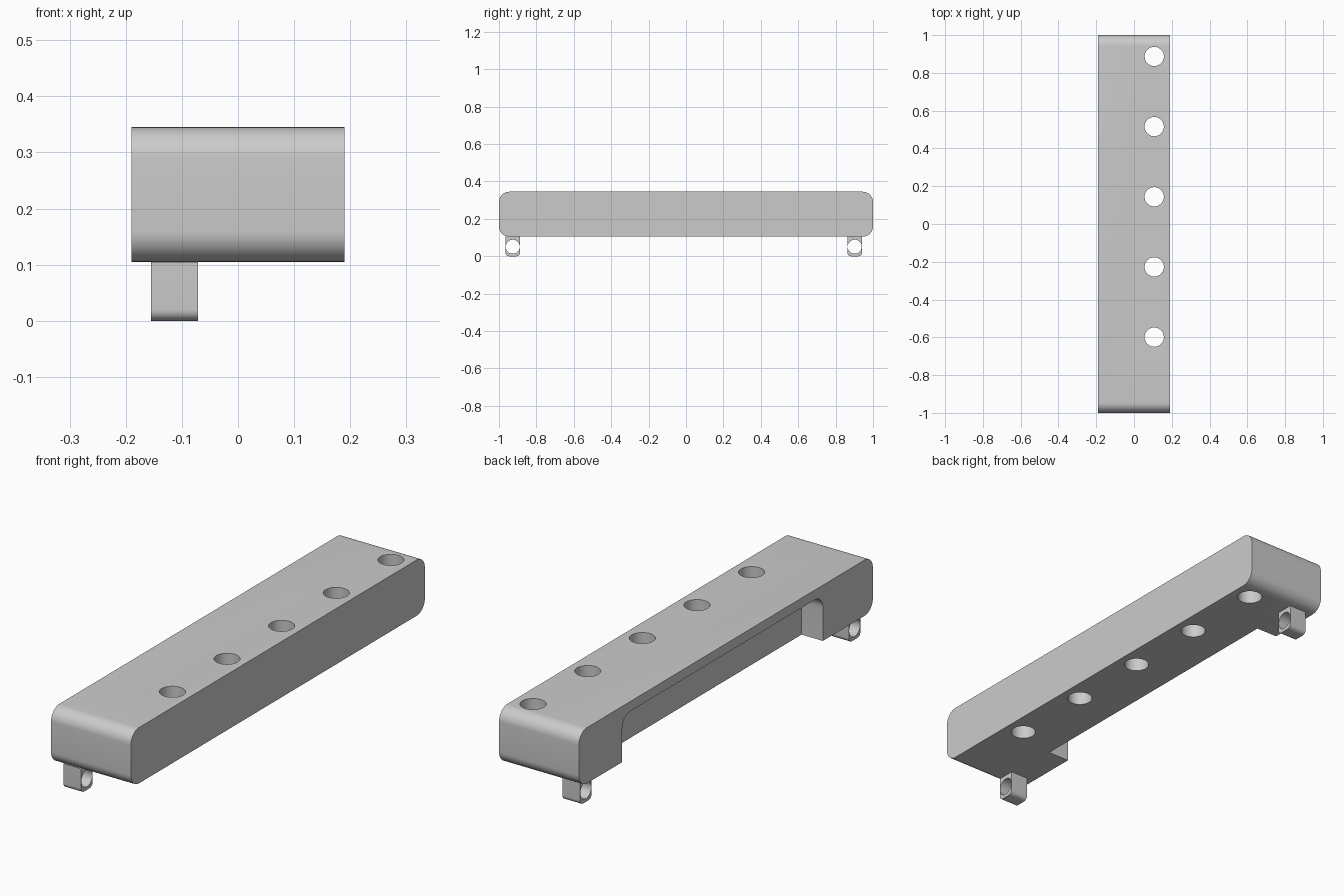
import bpy
import bmesh
from math import cos, sin, pi, radians
from mathutils import Matrix

cube = bpy.data.objects.get("Cube")
if cube:
    bpy.data.objects.remove(cube, do_unlink=True)

grey = bpy.data.materials.new("plain grey")
grey.use_nodes = True
colour = (0.6, 0.6, 0.6, 1)
grey.diffuse_color = colour
grey.node_tree.nodes["Principled BSDF"].inputs["Base Color"].default_value = colour


def new_object(name, bm):
    bmesh.ops.recalc_face_normals(bm, faces=bm.faces)
    mesh = bpy.data.meshes.new(name)
    bm.to_mesh(mesh)
    bm.free()
    mesh.materials.append(grey)
    obj = bpy.data.objects.new(name, mesh)
    bpy.context.collection.objects.link(obj)
    return obj


def rounded_prism(name, x, y, z, r_bottom, r_top, steps=10):
    """Rounded rectangle in the y-z plane, extruded along x."""
    corners = [(y[1], z[1], -1, -1, r_top, 0), (y[0], z[1], 1, -1, r_top, 1),
               (y[0], z[0], 1, 1, r_bottom, 2), (y[1], z[0], -1, 1, r_bottom, 3)]
    bm = bmesh.new()
    verts = []
    for cy, cz, sy, sz, r, quarter in corners:
        for i in range(steps + 1 if r else 1):
            a = (quarter + i / steps) * pi / 2
            verts.append(bm.verts.new((x[0], cy + r * (sy + cos(a)) if r else cy,
                                       cz + r * (sz + sin(a)) if r else cz)))
    face = bm.faces.new(verts)
    extruded = bmesh.ops.extrude_face_region(bm, geom=[face], use_keep_orig=True)
    moved = [g for g in extruded["geom"] if isinstance(g, bmesh.types.BMVert)]
    bmesh.ops.translate(bm, verts=moved, vec=(x[1] - x[0], 0, 0))
    return new_object(name, bm)


def rod(name, centre, radius, length, axis):
    bm = bmesh.new()
    turn = Matrix.Rotation(pi / 2, 4, "Y") if axis == "X" else Matrix()
    bmesh.ops.create_cone(bm, cap_ends=True, segments=48, radius1=radius, radius2=radius,
                          depth=length, matrix=Matrix.Translation(centre) @ turn)
    return new_object(name, bm)


def cut(target, cutters):
    for cutter in cutters:
        cutter.hide_render = True
        mod = target.modifiers.new("cut", "BOOLEAN")
        mod.operation = "DIFFERENCE"
        mod.solver = "EXACT"
        mod.object = cutter
        bpy.ops.object.select_all(action="DESELECT")
        bpy.context.view_layer.objects.active = target
        target.select_set(True)
        bpy.ops.object.modifier_apply(modifier=mod.name)
        bpy.data.objects.remove(cutter, do_unlink=True)
    bpy.ops.object.shade_smooth_by_angle(angle=radians(30))


# Bar with rounded ends, a side recess and five vertical holes
bar = rounded_prism("bar", (-0.19, 0.19), (-1, 1), (0.105, 0.345), 0.055, 0.055)
recess = rounded_prism("recess_cutter", (-0.3, -0.088), (-0.66, 0.705), (-0.1, 0.303), 0, 0.055)
holes = [rod("hole_cutter", (0.107, 0.887 - 0.3715 * i, 0.22), 0.051, 0.6, "Z")
         for i in range(5)]
cut(bar, [recess] + holes)

# Hinge lugs under each end, bored sideways
for name, y in (("front_lug", -0.926), ("back_lug", 0.902)):
    lug = rounded_prism(name, (-0.155, -0.071), (y - 0.039, y + 0.039), (0, 0.105), 0.02, 0)
    cut(lug, [rod("bore_cutter", (-0.113, y, 0.051), 0.0375, 0.3, "X")])
